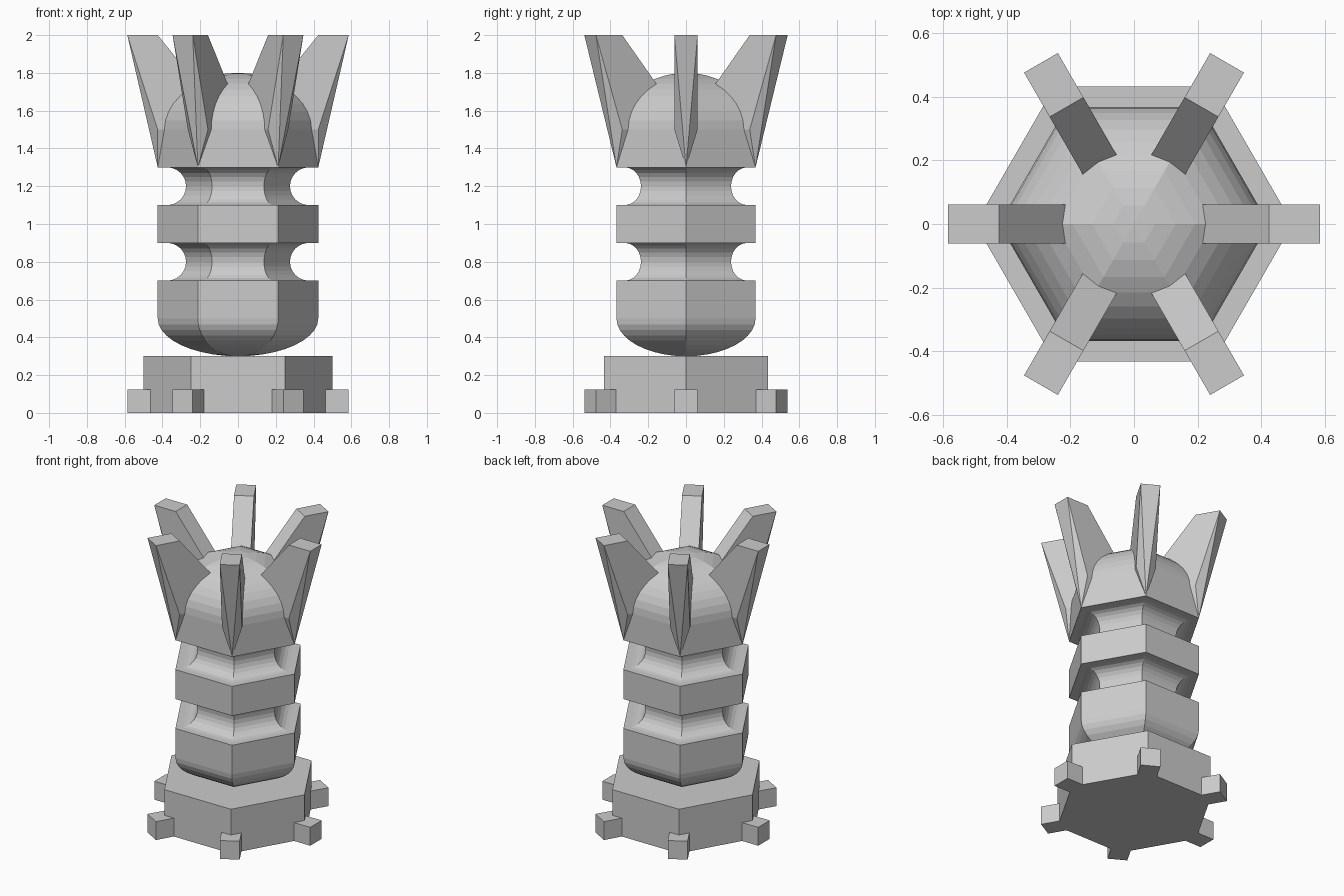
import bpy, bmesh
from math import pi, sin, cos
from mathutils import Matrix

if "Cube" in bpy.data.objects:
    bpy.data.objects.remove(bpy.data.objects["Cube"])


def make_object(name, bm):
    bmesh.ops.recalc_face_normals(bm, faces=bm.faces)
    mesh = bpy.data.meshes.new(name)
    bm.to_mesh(mesh)
    bm.free()
    obj = bpy.data.objects.new(name, mesh)
    bpy.context.collection.objects.link(obj)
    return obj


def hex_turned(name, profile):
    """Sweep a (radius, z) profile around z in six flat sides."""
    bm = bmesh.new()
    rings = []
    for r, z in profile:
        if r < 1e-4:
            rings.append([bm.verts.new((0, 0, z))] * 6)
        else:
            rings.append([bm.verts.new((r * cos(i * pi / 3), r * sin(i * pi / 3), z))
                          for i in range(6)])
    for a, b in zip(rings, rings[1:]):
        for i in range(6):
            j = (i + 1) % 6
            corners = list(dict.fromkeys((a[i], a[j], b[j], b[i])))
            bm.faces.new(corners)
    return make_object(name, bm)


def hull_part(name, points, angle):
    """Convex part built on the +x side, turned to its corner."""
    bm = bmesh.new()
    verts = [bm.verts.new(p) for p in points]
    bmesh.ops.convex_hull(bm, input=verts)
    bmesh.ops.dissolve_limit(bm, angle_limit=0.01, verts=bm.verts, edges=bm.edges)
    bm.transform(Matrix.Rotation(angle, 4, 'Z'))
    return make_object(name, bm)


# Hexagonal base
hex_turned("base", [(0, 0), (0.5, 0), (0.5, 0.3), (0, 0.3)])

# Body profile: rounded bottom, two ring grooves, domed top
R, N = 0.425, 10
profile = [(R * sin(k / N * pi / 2), 0.5 - 0.2 * cos(k / N * pi / 2)) for k in range(N + 1)]
for zc in (0.8, 1.2):
    profile.append((R, zc - 0.1))
    profile += [(0.375 - 0.1 * sin(k / 12 * pi), zc - 0.1 * cos(k / 12 * pi))
                for k in range(13)]
    profile.append((R, zc + 0.1))
profile += [(R * cos(k / N * pi / 2), 1.5 + 0.3 * sin(k / N * pi / 2)) for k in range(N + 1)]
hex_turned("body", profile)

# Feet and crown prongs at the six corners
W = 0.0615
foot = [(x, y, z) for x in (0.35, 0.586) for y in (-W, W) for z in (0, 0.125)]
prong = [(x, y, z) for x, z in ((0.586, 2), (0.425, 2), (0.425, 1.5), (0.02, 1.5))
         for y in (-W, W)]
prong += [(0.425, 0, 1.3), (0.02, 0, 1.32)]
for i in range(6):
    hull_part(f"foot_{i + 1}", foot, i * pi / 3)
    hull_part(f"crown_prong_{i + 1}", prong, i * pi / 3)
